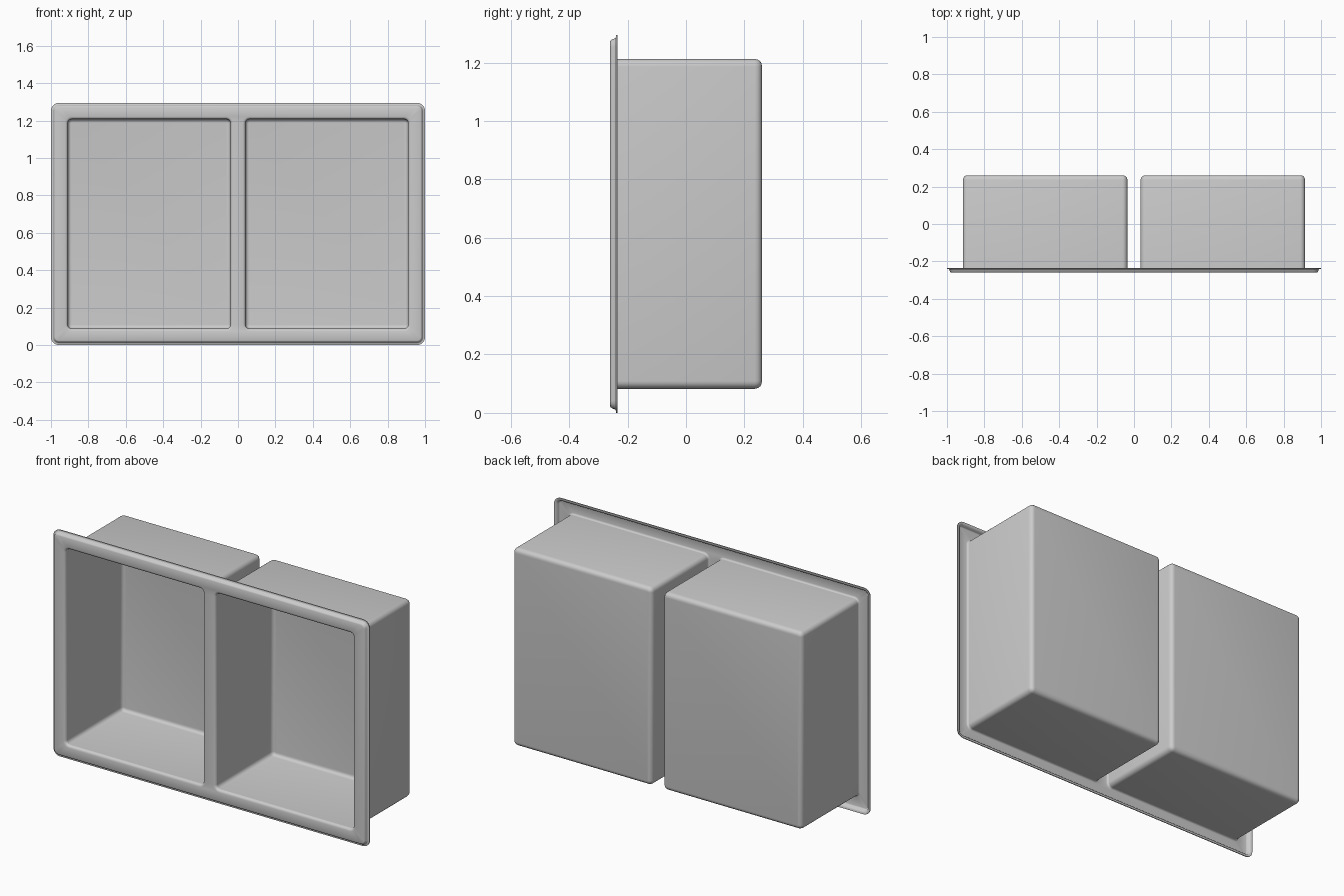
import bpy, bmesh, math
from mathutils import Vector

cube = bpy.data.objects.get("Cube")
if cube:
    bpy.data.objects.remove(cube)

steel = bpy.data.materials.new("brushed grey")
steel.use_nodes = True
GREY = (0.6, 0.6, 0.6, 1)
steel.diffuse_color = GREY
steel.node_tree.nodes["Principled BSDF"].inputs["Base Color"].default_value = GREY

SHEET = 0.005                       # sheet thickness
MID_Z = 0.6475
BIN = dict(cx=0.475, w=0.435, h=0.56, r=0.022)
FRAME = dict(cx=0, w=0.976, h=0.6235, r=0.018)


def ring(bm, cx, w, h, r, grow, y, steps=5):
    """Rounded rectangle of vertices facing the front, grown by an offset."""
    r = max(r + grow, 0.003)
    verts = []
    for q, (sx, sz) in enumerate([(1, 1), (-1, 1), (-1, -1), (1, -1)]):
        for i in range(steps + 1):
            a = math.pi / 2 * (q + i / steps)
            verts.append(bm.verts.new((
                cx + sx * (w + grow - r) + r * math.cos(a), y,
                MID_Z + sz * (h + grow - r) + r * math.sin(a))))
    return verts


def sweep(bm, shape, profile):
    """Skin a list of (grow, y) rings; returns the first and last ring."""
    rings = [ring(bm, **shape, grow=g, y=y) for g, y in profile]
    n = len(rings[0])
    for a, b in zip(rings, rings[1:]):
        for i in range(n):
            j = (i + 1) % n
            bm.faces.new((a[i], a[j], b[j], b[i]))
    return rings[0], rings[-1]


def loop_edges(bm, verts):
    return [bm.edges.get((v, verts[i - 1])) for i, v in enumerate(verts)]


def finish(bm, name):
    """Orient the sheet to the front, thicken it backwards and smooth it."""
    bmesh.ops.recalc_face_normals(bm, faces=bm.faces)
    main = max(bm.faces, key=lambda f: abs(f.normal.y) * f.calc_area())
    if main.normal.y > 0:
        bmesh.ops.reverse_faces(bm, faces=bm.faces)
    mesh = bpy.data.meshes.new(name)
    bm.to_mesh(mesh)
    bm.free()
    mesh.materials.append(steel)
    ob = bpy.data.objects.new(name, mesh)
    bpy.context.collection.objects.link(ob)
    bpy.ops.object.select_all(action='DESELECT')
    ob.select_set(True)
    bpy.context.view_layer.objects.active = ob
    solid = ob.modifiers.new("sheet", 'SOLIDIFY')
    solid.thickness = SHEET
    solid.offset = -1
    bpy.ops.object.modifier_apply(modifier="sheet")
    bpy.ops.object.shade_smooth_by_angle(angle=math.radians(50))


# Face frame: flat front, rolled outer rim and two rounded opening lips
bm = bmesh.new()
rim, _ = sweep(bm, FRAME, [(0, -0.26), (0.005, -0.258), (0.009, -0.252),
                           (0.012, -0.243), (0.016, -0.24), (0.024, -0.24)])
edges = loop_edges(bm, rim)
for side in (-1, 1):
    lip, _ = sweep(bm, {**BIN, "cx": side * BIN["cx"]},
                   [(0.014, -0.26), (0.007, -0.258), (0.002, -0.253), (0, -0.246)])
    edges += loop_edges(bm, lip)
bmesh.ops.triangle_fill(bm, edges=edges, use_beauty=True, normal=Vector((0, -1, 0)))
finish(bm, "face_frame")

# Bins: deep open boxes with rounded back edges
for side, name in ((-1, "right_bin"), (1, "left_bin")):
    bm = bmesh.new()
    _, back = sweep(bm, {**BIN, "cx": side * BIN["cx"]},
                    [(0, -0.246), (0, 0.235), (-0.002, 0.244),
                     (-0.007, 0.251), (-0.013, 0.254), (-0.02, 0.255)])
    bm.faces.new(back)
    finish(bm, name)
